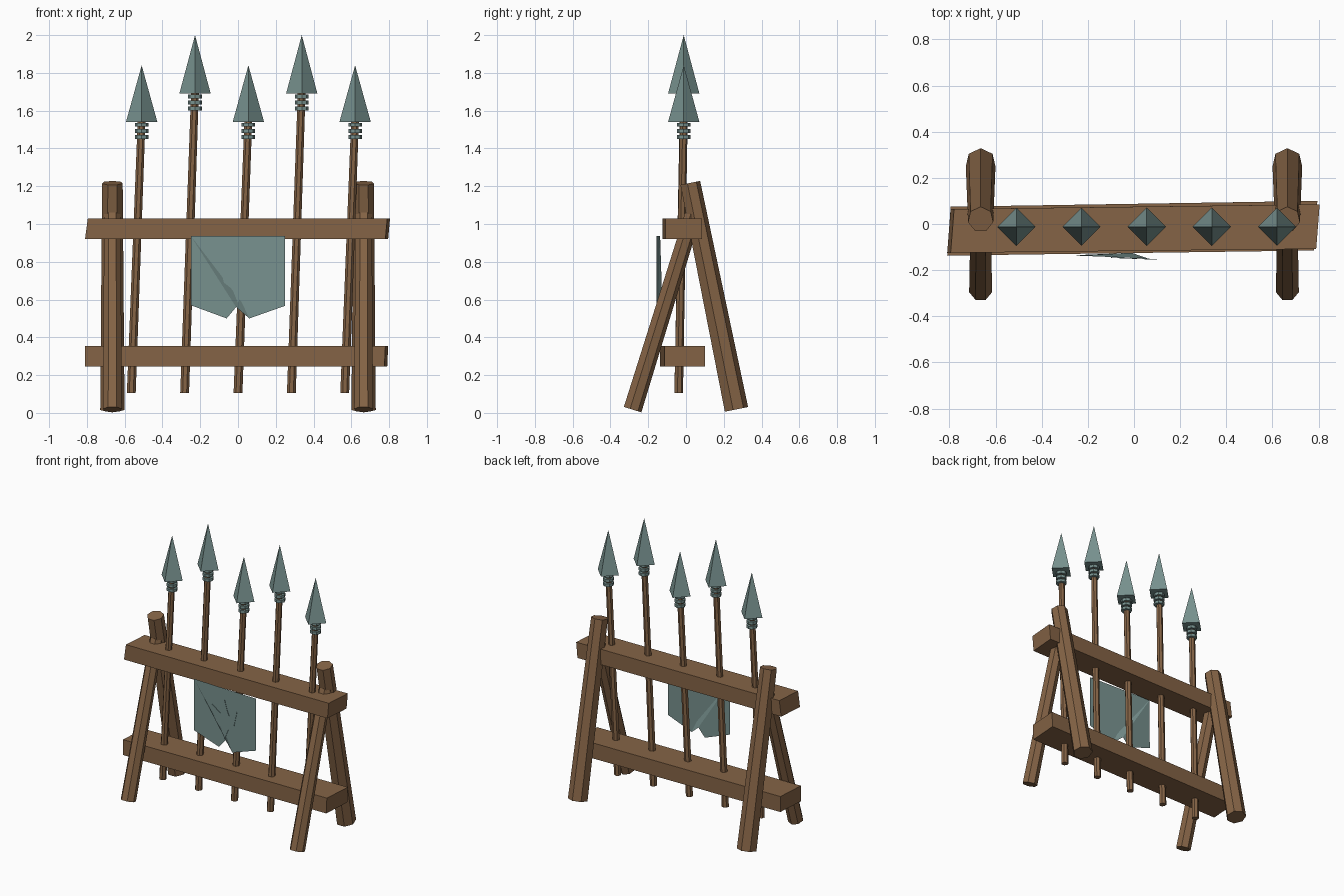
import bpy, bmesh, math
from mathutils import Vector

if "Cube" in bpy.data.objects:
    bpy.data.objects.remove(bpy.data.objects["Cube"])


def material(name, color):
    m = bpy.data.materials.new(name)
    m.diffuse_color = (*color, 1)
    m.use_nodes = True
    m.node_tree.nodes["Principled BSDF"].inputs["Base Color"].default_value = m.diffuse_color
    return m


WOOD = material("brown_wood", (0.235, 0.127, 0.061))
TEAL = material("dull_teal", (0.188, 0.287, 0.275))


def make(name, verts, faces, mat, fix_normals=True):
    mesh = bpy.data.meshes.new(name)
    mesh.from_pydata([tuple(v) for v in verts], [], faces)
    if fix_normals:
        bm = bmesh.new()
        bm.from_mesh(mesh)
        bmesh.ops.recalc_face_normals(bm, faces=bm.faces)
        bm.to_mesh(mesh)
        bm.free()
    mesh.materials.append(mat)
    ob = bpy.data.objects.new(name, mesh)
    bpy.context.collection.objects.link(ob)
    return ob


def pole(name, a, b, r0, r1, sides, mat):
    """Tapered flat-sided pole between two points, one corner towards +y."""
    a, b = Vector(a), Vector(b)
    d = (b - a).normalized()
    u = Vector((0, 1, 0))
    u = (u - d * u.dot(d)).normalized()
    w = d.cross(u)
    verts = []
    for p, r in ((a, r0), (b, r1)):
        for i in range(sides):
            t = 2 * math.pi * i / sides
            verts.append(p + r * (u * math.cos(t) + w * math.sin(t)))
    faces = [(i, (i + 1) % sides, sides + (i + 1) % sides, sides + i)
             for i in range(sides)]
    faces += [tuple(range(sides)), tuple(range(sides, 2 * sides))]
    return make(name, verts, faces, mat)


# A-frame legs: a slim front one and a taller, thicker back one on each side
for side, x in (("left", -0.665), ("right", 0.665)):
    pole("front_leg_" + side, (x, -0.285, 0.018), (x, 0.035, 1.05),
         0.051, 0.045, 7, WOOD)
    pole("back_leg_" + side, (x, 0.264, 0.018), (x, 0.02, 1.217),
         0.066, 0.056, 7, WOOD)


# Rough-cut crossbars with slightly skewed ends
def crossbar(name, z0, z1, left, right, y_left, y_right):
    (lb, lt), (rb, rt) = left, right
    verts = []
    for z, xl, xr in ((z0, lb, rb), (z1, lt, rt)):
        verts += [(xl, y_left[0], z), (xr - 0.015, y_right[0], z),
                  (xr, y_right[1], z), (xl + 0.015, y_left[1], z)]
    faces = [(0, 1, 2, 3), (4, 5, 6, 7)]
    faces += [(i, (i + 1) % 4, 4 + (i + 1) % 4, 4 + i) for i in range(4)]
    make(name, verts, faces, WOOD)


crossbar("upper_crossbar", 0.92, 1.03, (-0.81, -0.795), (0.795, 0.805),
         (-0.125, 0.065), (-0.108, 0.085))
crossbar("lower_crossbar", 0.245, 0.355, (-0.81, -0.81), (0.79, 0.795),
         (-0.137, 0.075), (-0.115, 0.1))

# Leaning spears, alternately short and tall
for n in range(5):
    x = -0.565 + n * 0.2825
    base = 1.69 if n % 2 else 1.54
    tip = base + (0.31 if n % 2 else 0.3)
    xt, yt = x + 0.055, -0.012
    pole(f"spear_shaft_{n + 1}", (x, -0.04, 0.105), (xt, yt, base + 0.02),
         0.024, 0.021, 7, WOOD)
    # four-sided head with corners on the axes
    r = 0.083
    make(f"spear_head_{n + 1}",
         [(xt + r, yt, base), (xt, yt + r, base), (xt - r, yt, base),
          (xt, yt - r, base), (xt, yt, tip)],
         [(0, 1, 2, 3)] + [(i, (i + 1) % 4, 4) for i in range(4)], TEAL)
    # binding rings below the head
    for k in range(3):
        z = base - 0.015 - k * 0.032
        pole(f"spear_ring_{n + 1}_{k + 1}", (xt, yt, z - 0.01),
             (xt, yt, z + 0.01), 0.036, 0.036, 8, TEAL)


# Hanging cloth with a diagonal fold and a forked hem
def cloth_y(x):
    return -0.147 - 0.04 * x


def front(x, z):
    return (x, cloth_y(x), z)


verts = [front(-0.25, 0.937), front(0.25, 0.937), front(0.25, 0.567),
         front(0.06, 0.5), front(0.02, 0.585), (-0.01, -0.125, 0.56),
         (-0.06, -0.127, 0.5), (-0.25, -0.135, 0.57)]
make("banner_cloth", verts,
     [(0, 4, 3, 2, 1), (0, 5, 3, 4), (0, 7, 6, 5)], TEAL, False)

# Plain three-pronged ornament, a thin plate on the cloth
half = [(0.02, 0.79), (0.035, 0.755), (0.1, 0.8), (0.075, 0.69), (0.03, 0.655)]
outline = [(0, 0.857)] + half + [(0, 0.58)] + [(-x, z) for x, z in half[::-1]]
count = len(outline)
plate = [(x, cloth_y(x) - d, z) for d in (0.001, 0.004) for x, z in outline]
make("banner_ornament", plate,
     [tuple(range(count)), tuple(range(count, 2 * count))] +
     [(i, (i + 1) % count, count + (i + 1) % count, count + i)
      for i in range(count)], TEAL)
